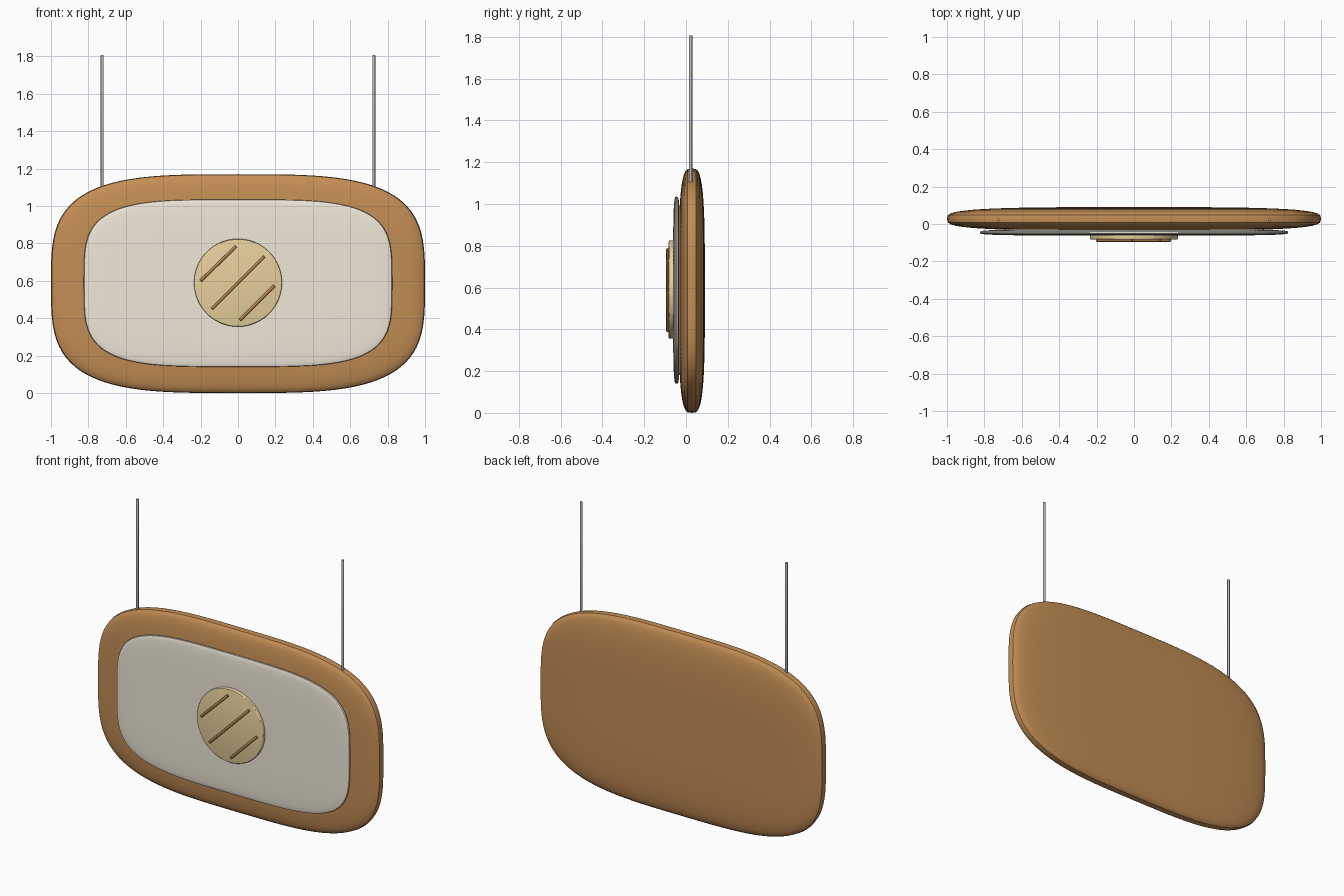
import bpy, bmesh
from math import sin, cos, pi
from mathutils import Vector

if "Cube" in bpy.data.objects:
    bpy.data.objects.remove(bpy.data.objects["Cube"])


def paint(ob, color):
    if color:
        mat = bpy.data.materials.new(ob.name + "_colour")
        mat.diffuse_color = (*color, 1)
        mat.use_nodes = True
        mat.node_tree.nodes["Principled BSDF"].inputs["Base Color"].default_value = mat.diffuse_color
        ob.data.materials.append(mat)


def make_object(name, bm, color=None):
    bmesh.ops.recalc_face_normals(bm, faces=bm.faces)
    me = bpy.data.meshes.new(name)
    bm.to_mesh(me)
    bm.free()
    ob = bpy.data.objects.new(name, me)
    bpy.context.collection.objects.link(ob)
    bpy.context.view_layer.objects.active = ob
    ob.select_set(True)
    bpy.ops.object.shade_smooth_by_angle()
    ob.select_set(False)
    paint(ob, color)
    return ob


def spow(v, e):
    return (1 if v >= 0 else -1) * abs(v) ** e


def pillow(name, center, half, n_outline, n_edge, color, segs=96, rings=24):
    """Softly rounded slab: superellipse outline, thickness along y."""
    bm = bmesh.new()
    c = Vector(center)
    loops = []
    for i in range(1, rings):
        phi = -pi / 2 + pi * i / rings
        s = cos(phi) ** (2 / n_edge)
        y = half[1] * spow(sin(phi), 2 / n_edge)
        loops.append([bm.verts.new(c + Vector((
            half[0] * s * spow(cos(2 * pi * j / segs), 2 / n_outline), y,
            half[2] * s * spow(sin(2 * pi * j / segs), 2 / n_outline))))
            for j in range(segs)])
    for a, b in zip(loops, loops[1:]):
        for j in range(segs):
            k = (j + 1) % segs
            bm.faces.new((a[j], a[k], b[k], b[j]))
    for loop, side in ((loops[0], -1), (loops[-1], 1)):
        pole = bm.verts.new(c + Vector((0, side * half[1], 0)))
        for j in range(segs):
            bm.faces.new((loop[j], loop[(j + 1) % segs], pole))
    return make_object(name, bm, color)


def rod(name, start, end, radius, color=None, segs=12, bevel=0.0):
    """Cylinder between two points, optionally with rounded rims."""
    a, b = Vector(start), Vector(end)
    bm = bmesh.new()
    bmesh.ops.create_cone(bm, cap_ends=True, segments=segs, radius1=radius,
                          radius2=radius, depth=(b - a).length)
    if bevel:
        rims = [e for e in bm.edges if abs(e.verts[0].co.z - e.verts[1].co.z) < 1e-6]
        bmesh.ops.bevel(bm, geom=rims, offset=bevel, segments=3,
                        profile=0.5, affect='EDGES')
    rot = Vector((0, 0, 1)).rotation_difference(b - a).to_matrix()
    for v in bm.verts:
        v.co = rot @ v.co + (a + b) / 2
    return make_object(name, bm, color)


BROWN = (0.55, 0.27, 0.09)
CREAM = (0.87, 0.81, 0.69)
GOLD = (0.80, 0.63, 0.33)
DARK = (0.45, 0.23, 0.08)

# Sign board and raised face panel
pillow("sign_board", (0, 0.0275, 0.585), (1.0, 0.063, 0.585), 3.5, 3.5, BROWN)
pillow("face_panel", (0, -0.045, 0.5875), (0.825, 0.017, 0.4475), 3.9, 4.0, CREAM)

# Round emblem disc with three diagonal stripes
rod("emblem_disc", (0, -0.05, 0.59), (0, -0.083, 0.59), 0.235, GOLD, 64, 0.006)
stripes = [((-0.2, 0.6), (-0.01, 0.785)),
           ((-0.14, 0.45), (0.14, 0.73)),
           ((0.01, 0.39), (0.195, 0.575))]
for i, ((x0, z0), (x1, z1)) in enumerate(stripes):
    rod(f"emblem_stripe_{i + 1}", (x0, -0.087, z0), (x1, -0.087, z1),
        0.008, DARK, 12, 0.003)

# Hanging rods
for side, x in (("left", -0.726), ("right", 0.726)):
    rod(f"hanging_rod_{side}", (x, 0.022, 1.09), (x, 0.022, 1.807), 0.008,
        (0.5, 0.5, 0.52), 12, 0.002)
